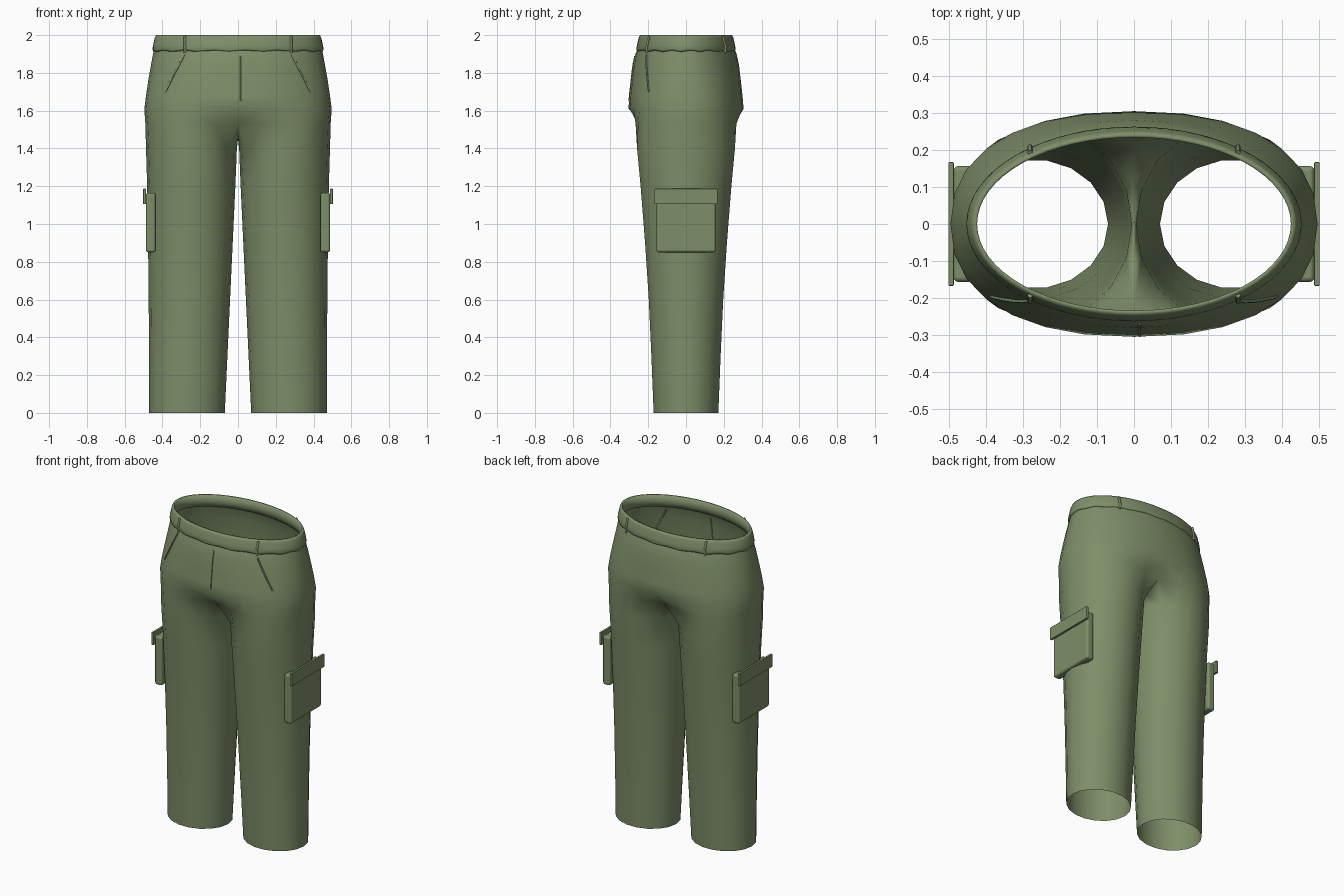
import bpy, bmesh
from math import sin, cos, pi, radians

if "Cube" in bpy.data.objects:
    bpy.data.objects.remove(bpy.data.objects["Cube"])

olive = bpy.data.materials.new("olive_cloth")
olive.use_nodes = True
COLOR = (0.21, 0.27, 0.14, 1)
olive.diffuse_color = COLOR
olive.node_tree.nodes["Principled BSDF"].inputs["Base Color"].default_value = COLOR

SEG = 14     # segments around the outer half of one side
SEAM = 4     # segments along the inner leg
# hip outline: height, half width, half depth, squareness
HIPS = [(1.61, .496, .305, 2.3), (1.68, .487, .299, 2.25), (1.76, .475, .290, 2.15),
        (1.84, .461, .281, 2.05), (1.90, .450, .268, 2), (1.94, .440, .250, 2)]
# legs: height, inner x, outer x, half depth
LEGS = [(1.40, .006, .487, .263), (1.2, .014, .481, .244), (.9, .028, .476, .220),
        (.6, .042, .473, .200), (.3, .056, .471, .186), (0, .070, .470, .174)]


def oval(a, b, n, t):
    def power(v):
        return abs(v) ** (2 / n) * (1 if v > 0 else -1)
    return a * power(cos(t)), b * power(sin(t))


def hip_size(z):
    for lo, hi in zip(HIPS, HIPS[1:]):
        if z <= hi[0]:
            f = (z - lo[0]) / (hi[0] - lo[0])
            return [p + (q - p) * f for p, q in zip(lo[1:], hi[1:])]
    return HIPS[-1][1:]


def hip_point(x, z):
    a, b, n = hip_size(z)
    return (x, -b * (1 - abs(x / a) ** n) ** (1 / n), z)


def finish(name, bm):
    bmesh.ops.recalc_face_normals(bm, faces=bm.faces)
    me = bpy.data.meshes.new(name)
    bm.to_mesh(me)
    bm.free()
    ob = bpy.data.objects.new(name, me)
    bpy.context.collection.objects.link(ob)
    me.materials.append(olive)
    me.shade_smooth()
    return ob


def bridge(bm, lower, upper, closed):
    n = len(lower)
    for i in range(n if closed else n - 1):
        j = (i + 1) % n
        bm.faces.new((lower[i], lower[j], upper[j], upper[i]))


# Trousers: one half, mirrored
bm = bmesh.new()
hip_rings = []
for z, a, b, n in HIPS:
    ring = []
    for i in range(SEG + 1):
        x, y = oval(a, b, n, pi * (i / SEG - .5))
        ring.append(bm.verts.new((0 if i in (0, SEG) else x, y, z)))
    hip_rings.append(ring)

leg_rings = []
for z, inner, outer, depth in LEGS:
    cx, r = (inner + outer) / 2, (outer - inner) / 2
    angles = [radians(-140 + 280 * i / SEG) for i in range(SEG + 1)]
    angles += [radians(140 + 80 * k / SEAM) for k in range(1, SEAM)]
    leg_rings.append([bm.verts.new((cx + r * cos(t), depth * sin(t), z)) for t in angles])

# Crotch ring: outer points blend hip and leg, inner points follow the seam
crotch = []
for i in range(SEG + 1):
    h, l = hip_rings[0][i].co, leg_rings[0][i].co
    p = h * .4 + l * .6
    p.z = 1.53
    if i in (0, SEG):
        p.x = 0
    crotch.append(bm.verts.new(p))
end_y = crotch[SEG].co.y
for k in range(1, SEAM):
    f = 1 - 2 * k / SEAM
    crotch.append(bm.verts.new((0, end_y * f, 1.45 + .08 * f * f)))

bridge(bm, crotch[:SEG + 1], hip_rings[0], False)
for lo, hi in zip(hip_rings, hip_rings[1:]):
    bridge(bm, lo, hi, False)
for hi, lo in zip([crotch] + leg_rings, leg_rings):
    bridge(bm, lo, hi, True)
trousers = finish("trousers", bm)
mirror = trousers.modifiers.new("mirror", 'MIRROR')
mirror.merge_threshold = .0005

# Waistband: hollow ring with a slightly gathered lower edge
bm = bmesh.new()
BAND = [(.449, 1.915), (.453, 1.925), (.450, 1.945), (.441, 1.985), (.434, 2.0),
        (.424, 2.0), (.424, 1.95), (.432, 1.92)]
COUNT = 64
rings = []
for k, (a, z) in enumerate(BAND):
    ring = []
    for i in range(COUNT):
        t = 2 * pi * i / COUNT
        wave = .004 * sin(16 * t) if k in (0, 1) else 0
        x, y = oval(a, a - .19, 2, t)
        ring.append(bm.verts.new((x, y, z + wave)))
    rings.append(ring)
for k in range(len(rings)):
    bridge(bm, rings[k], rings[(k + 1) % len(rings)], True)
finish("waistband", bm)


# Sewn strips: belt loops, slanted pocket openings, fly
def strip(name, points, radius):
    cu = bpy.data.curves.new(name, 'CURVE')
    cu.dimensions = '3D'
    cu.bevel_depth = radius
    cu.bevel_resolution = 1
    cu.use_fill_caps = True
    sp = cu.splines.new('POLY')
    sp.points.add(len(points) - 1)
    for p, co in zip(sp.points, points):
        p.co = (*co, 1)
    cu.materials.append(olive)
    ob = bpy.data.objects.new(name, cu)
    bpy.context.collection.objects.link(ob)


for side, sx in (("left", 1), ("right", -1)):
    for end, sy in (("front", -1), ("back", 1)):
        path = [(sx * .281, sy * y, z) for y, z in
                ((.208, 1.905), (.209, 1.94), (.199, 1.98), (.193, 1.993))]
        strip(f"{side}_{end}_belt_loop", path, .007)
    slant = [hip_point(sx * (.285 + .1 * f / 6), 1.895 - .195 * f / 6) for f in range(7)]
    strip(f"{side}_pocket_opening", slant, .005)
strip("fly", [hip_point(.015, 1.89 - .04 * k) for k in range(7)], .004)


# Cargo pockets on the outer thighs
def box(name, low, high, bevel):
    bm = bmesh.new()
    bmesh.ops.create_cube(bm, size=1)
    for v in bm.verts:
        v.co = [(l + h) / 2 + c * (h - l) for c, l, h in zip(v.co, low, high)]
    ob = finish(name, bm)
    mod = ob.modifiers.new("rounded", 'BEVEL')
    mod.width, mod.segments = bevel, 3
    mod.harden_normals = True


for side, s in (("left", 1), ("right", -1)):
    def span(x0, x1):
        return sorted((s * x0, s * x1))
    x0, x1 = span(.436, .488)
    box(f"{side}_cargo_pocket", (x0, -.157, .85), (x1, .157, 1.165), .014)
    x0, x1 = span(.487, .502)
    box(f"{side}_cargo_flap", (x0, -.167, 1.105), (x1, .167, 1.187), .003)
